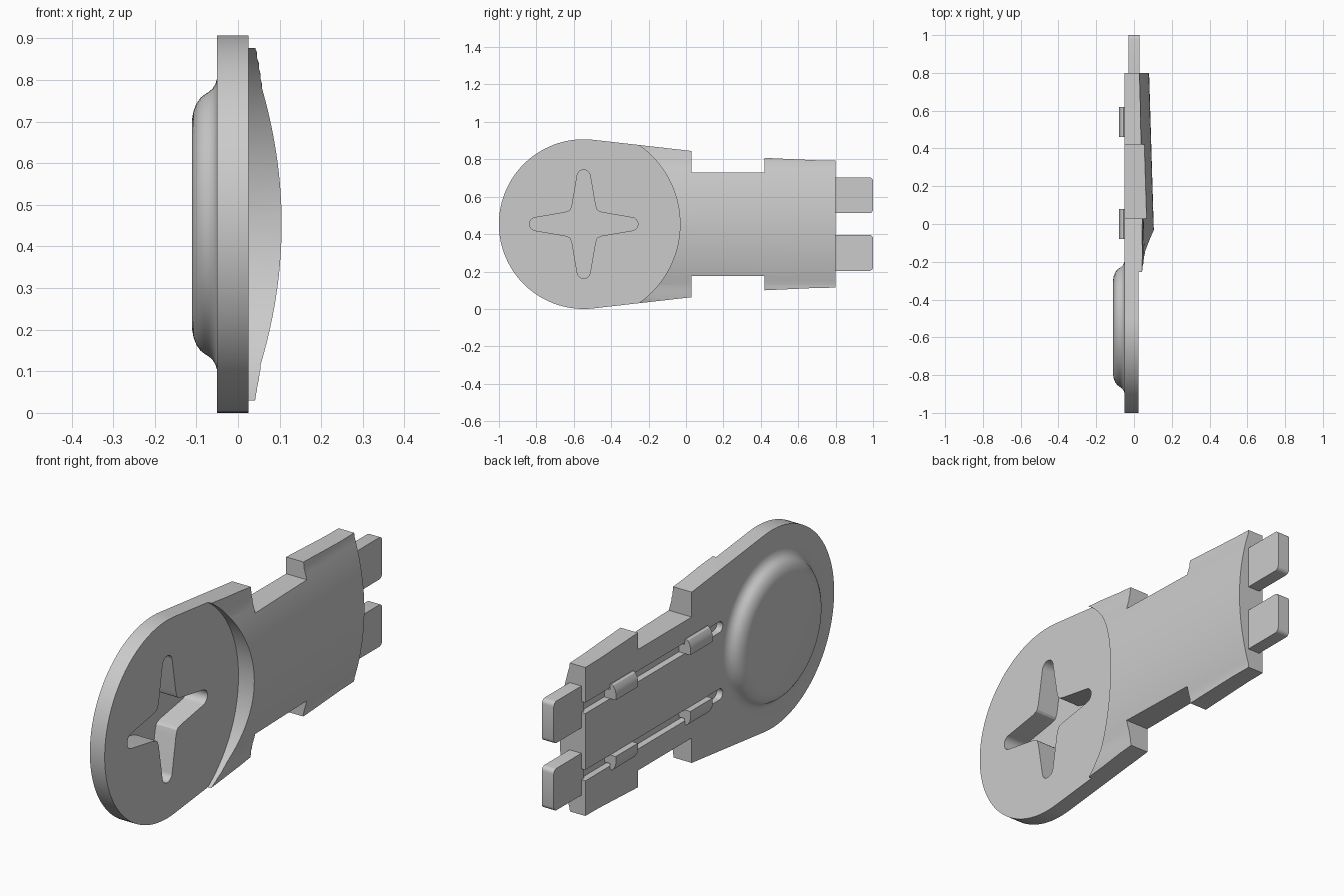
import bpy, bmesh, math
from mathutils import Vector

cube = bpy.data.objects.get("Cube")
if cube:
    bpy.data.objects.remove(cube, do_unlink=True)

YC, ZC, R = -0.547, 0.4535, 0.4535   # centre and radius of the round head
BACK, FACE = -0.05, 0.025            # flat sides of the plate

grey = bpy.data.materials.new("plain grey")
grey.use_nodes = True
grey.diffuse_color = (0.6, 0.6, 0.6, 1)
grey.node_tree.nodes["Principled BSDF"].inputs["Base Color"].default_value = (0.6, 0.6, 0.6, 1)


def make(name, bm):
    bmesh.ops.recalc_face_normals(bm, faces=bm.faces)
    mesh = bpy.data.meshes.new(name)
    bm.to_mesh(mesh)
    bm.free()
    mesh.materials.append(grey)
    ob = bpy.data.objects.new(name, mesh)
    bpy.context.collection.objects.link(ob)
    return ob


def loft(name, sections):
    """Closed solid through matching rings of points."""
    bm = bmesh.new()
    rings = [[bm.verts.new(p) for p in s] for s in sections]
    n = len(rings[0])
    for a, b in zip(rings, rings[1:]):
        for i in range(n):
            j = (i + 1) % n
            bm.faces.new((a[i], a[j], b[j], b[i]))
    bm.faces.new(rings[0])
    bm.faces.new(rings[-1])
    return make(name, bm)


def prism(name, outline, x0, x1):
    return loft(name, [[(x, y, z) for y, z in outline] for x in (x0, x1)])


def arc(y, z, r, a0, a1, n):
    return [(y + r * math.cos(math.radians(a0 + (a1 - a0) * i / n)),
             z + r * math.sin(math.radians(a0 + (a1 - a0) * i / n))) for i in range(n + 1)]


def activate(ob):
    bpy.ops.object.select_all(action='DESELECT')
    ob.select_set(True)
    bpy.context.view_layer.objects.active = ob


def combine(ob, tool, operation):
    mod = ob.modifiers.new("cut", 'BOOLEAN')
    mod.operation, mod.object, mod.solver = operation, tool, 'EXACT'
    activate(ob)
    bpy.ops.object.modifier_apply(modifier=mod.name)
    bpy.data.objects.remove(tool, do_unlink=True)


def smooth(ob):
    activate(ob)
    bpy.ops.object.shade_smooth_by_angle(angle=math.radians(25))


# Plate outline: round head, tapered neck, side notches and tail
upper = [(0.8, 0.34), (0.7, 0.341), (0.42, 0.354), (0.42, 0.277),
         (0.03, 0.277), (0.03, 0.391)]
outline = [(y, ZC + h) for y, h in upper]
outline += arc(YC, ZC, R, 83.5, 276.5, 64)
outline += [(y, ZC - h) for y, h in reversed(upper)]
body = prism("body", outline, BACK, 0.3)


# Crowned face that falls gently toward the tail
def crown(y):
    peak = 0.104 - 0.03 * y
    top = []
    for i in range(49):
        h = -0.6 + 1.2 * i / 48
        top.append((max(FACE, peak - h * h / 2.1), y, ZC + h))
    return top + [(-0.3, y, ZC + 0.6), (-0.3, y, ZC - 0.6)]


combine(body, loft("crown_tool", [crown(-1.2), crown(0.9)]), 'INTERSECT')

# Flat circular seat on the head
combine(body, prism("seat_tool", arc(YC, ZC, 0.515, 0, 357, 119), FACE, 0.5), 'DIFFERENCE')

# Raised round pad on the back of the head
pad = [(-0.035, 0.352), (-0.05, 0.352), (-0.054, 0.338), (-0.061, 0.326), (-0.07, 0.318),
       (-0.08, 0.312), (-0.09, 0.304), (-0.1, 0.29), (-0.107, 0.272), (-0.11, 0.255)]
combine(body, loft("pad_tool", [[(x, y, z) for y, z in arc(YC, ZC, r, 0, 355, 71)]
                                for x, r in pad]), 'UNION')

# Cross-shaped pocket in the face
arm = [(0.062, -0.1), (0.07, -0.077), (0.077, -0.07), (0.1, -0.062)]
arm += arc(0.255, 0, 0.035, -80, 80, 12) + [(0.1, 0.062)]
cross = []
for turn in range(4):
    c, s = (1, 0, -1, 0)[turn], (0, 1, 0, -1)[turn]
    cross += [(YC + u * c - v * s, ZC + u * s + v * c) for u, v in arm[1:]]
combine(body, prism("cross_tool", cross, -0.08, 0.2), 'DIFFERENCE')

# Two long grooves in the back, closed with a round end
for side in (-1, 1):
    z = ZC + side * 0.154
    groove = [(0.9, z + 0.025)] + arc(-0.17, z, 0.025, 90, 270, 10) + [(0.9, z - 0.025)]
    combine(body, prism("groove_tool", groove, -0.2, -0.02), 'DIFFERENCE')
smooth(body)

# Prongs at the tail and snap hooks along the grooves
for side, label in ((-1, "lower"), (1, "upper")):
    bm = bmesh.new()
    bmesh.ops.create_cube(bm, size=1)
    for v in bm.verts:
        v.co = Vector((v.co.x * 0.06, 0.89 + v.co.y * 0.22, ZC + side * 0.154 + v.co.z * 0.192))
    edges = [e for e in bm.edges if all(v.co.y > 0.9 for v in e.verts)
             and abs(e.verts[0].co.x - e.verts[1].co.x) > 0.01]
    bmesh.ops.bevel(bm, geom=edges, offset=0.02, segments=4, affect='EDGES', profile=0.5)
    smooth(make(label + "_prong", bm))

    for y, place in ((0.0, "front"), (0.54, "rear")):
        # Flat inner wall, rounded outer nose
        nose = [(-0.02, -0.025), (-0.078, -0.025), (-0.08, 0.0), (-0.075, 0.022),
                (-0.065, 0.038), (-0.055, 0.043), (-0.048, 0.04), (-0.048, 0.015), (-0.02, 0.015)]
        ring = [[(x, y + end, ZC + side * (0.154 + h)) for x, h in nose]
                for end in (-0.08, 0.08)]
        smooth(loft(label + "_" + place + "_hook", ring))
